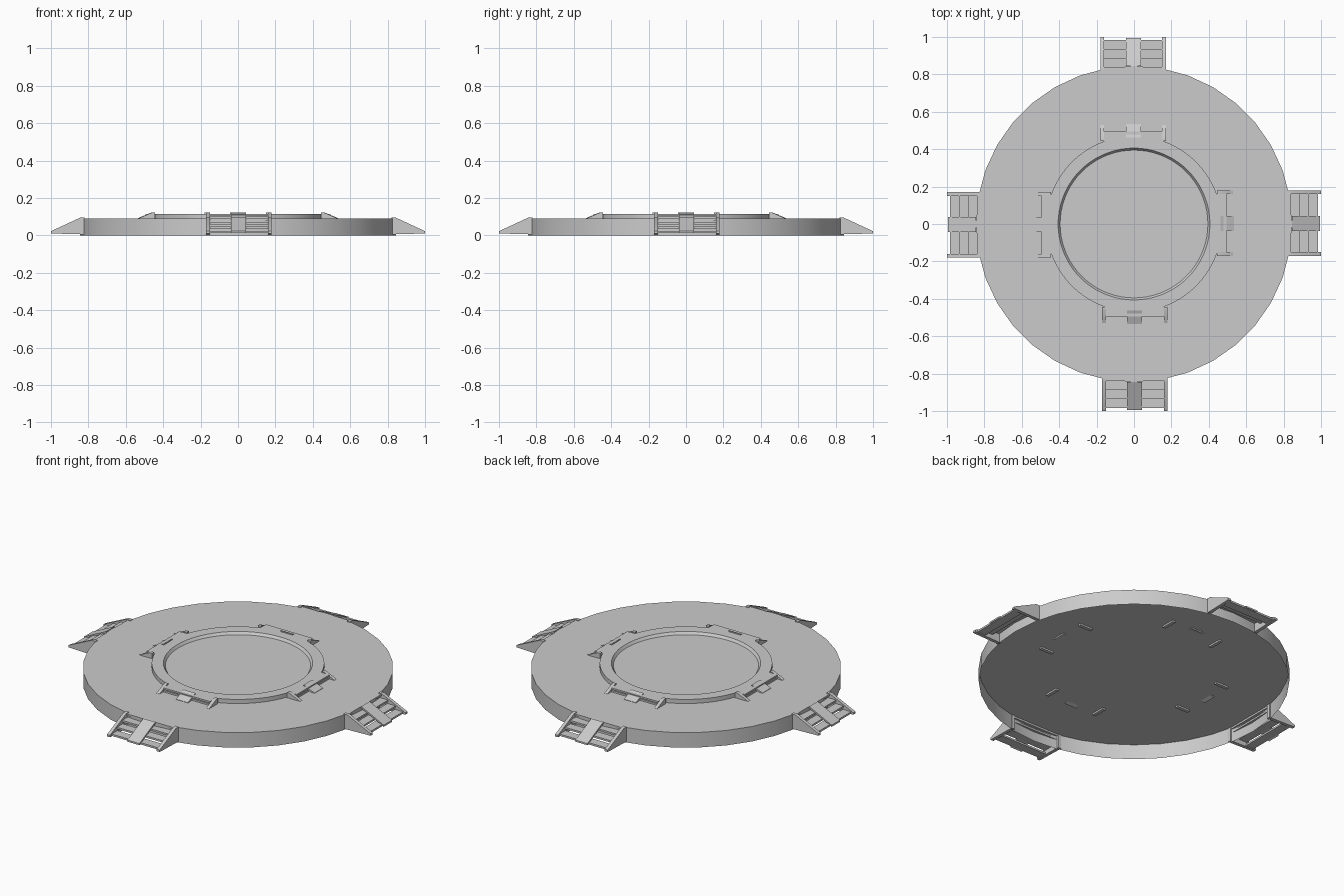
import bpy
import bmesh
from math import cos, sin, pi, radians
from mathutils import Matrix

cube = bpy.data.objects.get("Cube")
if cube:
    bpy.data.objects.remove(cube, do_unlink=True)

stone = bpy.data.materials.new("grey stone")
stone.use_nodes = True
GREY = (0.6, 0.6, 0.6, 1)
stone.diffuse_color = GREY
stone.node_tree.nodes["Principled BSDF"].inputs["Base Color"].default_value = GREY


def finish(name, bm):
    bmesh.ops.recalc_face_normals(bm, faces=bm.faces)
    mesh = bpy.data.meshes.new(name)
    bm.to_mesh(mesh)
    bm.free()
    mesh.materials.append(stone)
    mesh.shade_smooth()
    mesh.set_sharp_from_angle(angle=radians(30))
    obj = bpy.data.objects.new(name, mesh)
    bpy.context.collection.objects.link(obj)
    return obj


def lathe(name, profile, sides):
    """Open shell turned about z; the last ring is capped with one face."""
    bm = bmesh.new()
    rings = [[bm.verts.new((r * cos(2 * pi * i / sides), r * sin(2 * pi * i / sides), z))
              for i in range(sides)] for r, z in profile]
    for a, b in zip(rings, rings[1:]):
        for i in range(sides):
            j = (i + 1) % sides
            bm.faces.new((a[i], a[j], b[j], b[i]))
    bm.faces.new(rings[-1])
    obj = finish(name, bm)
    # An open shell is oriented by its cap, which faces up
    if obj.data.polygons[-1].normal.z < 0:
        obj.data.flip_normals()
    return obj


def prism(name, profile, x0, x1, turn):
    """Side profile in (y, z), extruded from x0 to x1 and turned about z."""
    bm = bmesh.new()
    face = bm.faces.new([bm.verts.new((x0, y, z)) for y, z in profile])
    moved = bmesh.ops.extrude_face_region(bm, geom=[face])["geom"]
    verts = [v for v in moved if isinstance(v, bmesh.types.BMVert)]
    bmesh.ops.translate(bm, verts=verts, vec=(x1 - x0, 0, 0))
    bm.transform(Matrix.Rotation(turn, 4, "Z"))
    return finish(name, bm)


def slab(y0, y1, top, thick):
    return [(y0, top - thick), (y1, top - thick), (y1, top), (y0, top)]


# Hollow base and the dais with its shallow sunken floor
lathe("base_platform", [(0.845, 0), (0.845, 0.09)], 36)
lathe("dais", [(0.47, 0.09), (0.47, 0.115), (0.406, 0.115), (0.395, 0.1)], 72)

LEFT, RIGHT, RAIL = -0.18, 0.17, 0.02
OUTER_RAIL = [(0.82, 0.005), (1.0, 0.01), (1.0, 0.022), (0.845, 0.094), (0.82, 0.094)]
INNER_RAIL = [(0.445, 0.08), (0.53, 0.08), (0.53, 0.091), (0.46, 0.122), (0.445, 0.122)]
OUTER_RAMP = [(0.845, 0.083), (0.995, 0.012), (0.995, 0.022), (0.845, 0.094)]
INNER_RAMP = [(0.463, 0.108), (0.535, 0.082), (0.535, 0.092), (0.463, 0.122)]
OUTER_TREADS = [slab(0.825, 0.84, 0.09, 0.011)]
OUTER_TREADS += [slab(0.83 + 0.05 * i, 0.885 + 0.05 * i, 0.068 - 0.022 * i, 0.011) for i in range(3)]
INNER_TREADS = [slab(0.44, 0.495, 0.115, 0.01), slab(0.44, 0.495, 0.1, 0.01)]

# Four matching flights on each level
for side, quarter in (("back", 0), ("left", 3), ("front", 2), ("right", 1)):
    turn = quarter * pi / 2
    for level, rail, ramp, treads in (("outer", OUTER_RAIL, OUTER_RAMP, OUTER_TREADS),
                                      ("inner", INNER_RAIL, INNER_RAMP, INNER_TREADS)):
        tag = f"{side}_{level}"
        prism(f"{tag}_rail_a", rail, LEFT, LEFT + RAIL, turn)
        prism(f"{tag}_rail_b", rail, RIGHT - RAIL, RIGHT, turn)
        prism(f"{tag}_ramp", ramp, -0.042, 0.038, turn)
        for n, tread in enumerate(treads):
            prism(f"{tag}_tread_{n + 1}", tread, LEFT + RAIL, RIGHT - RAIL, turn)
